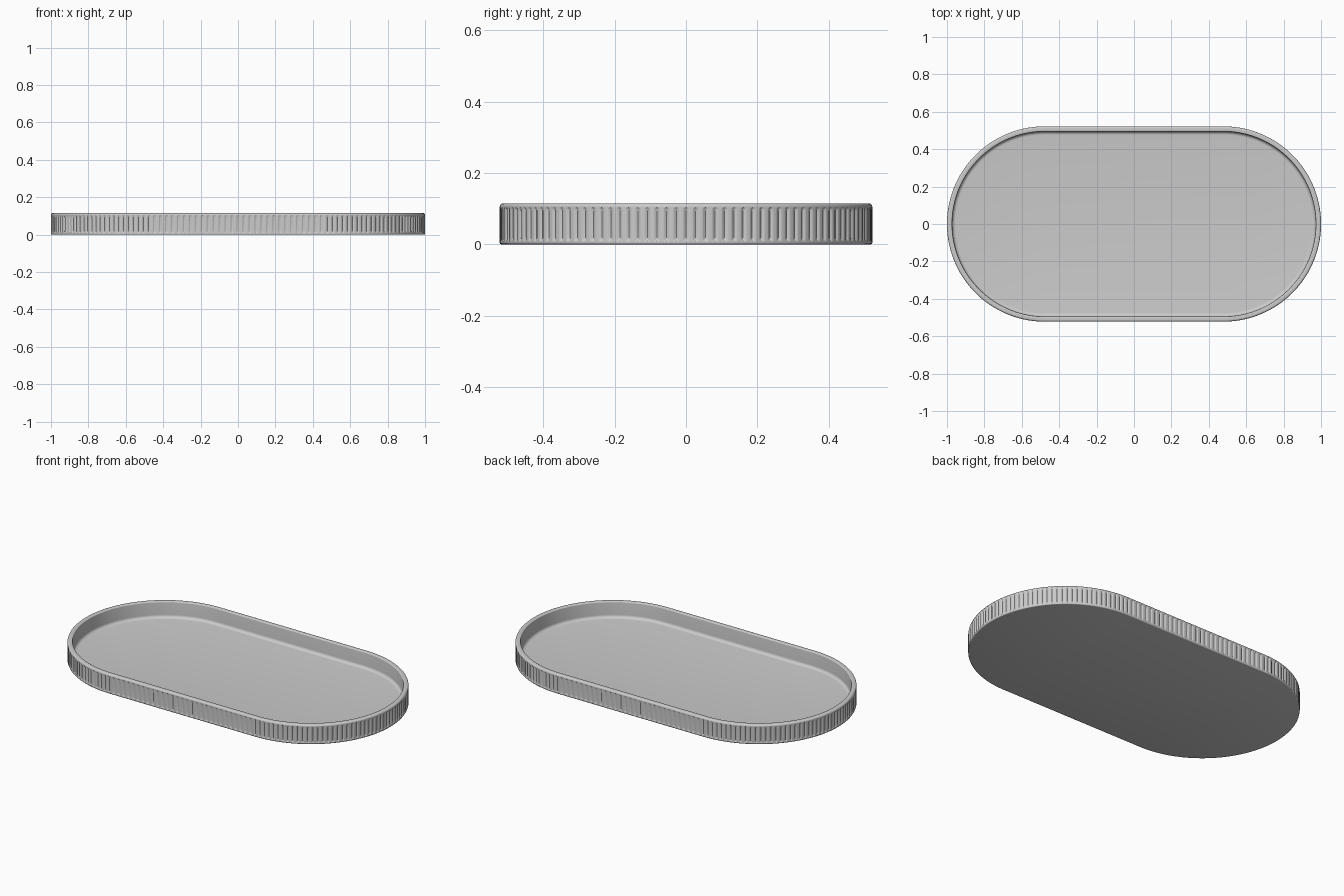
import bpy
import bmesh
from math import pi, sin, cos, radians

default = bpy.data.objects.get("Cube")
if default:
    bpy.data.objects.remove(default, do_unlink=True)

RADIUS, HALF_STRAIGHT, HEIGHT, FLOOR = 0.522, 0.478, 0.115, 0.02
ARC_FLUTES, SIDE_FLUTES, STEPS = 60, 30, 10
GROOVE_DEPTH = 0.005

grey = bpy.data.materials.new("light_grey")
grey.use_nodes = True
colour = (0.6, 0.6, 0.6, 1)
grey.diffuse_color = colour
grey.node_tree.nodes["Principled BSDF"].inputs["Base Color"].default_value = colour


def outline():
    """Stadium columns: centre x, outward direction and groove strength."""
    columns = []
    for side in (1, -1):
        for count, straight in ((ARC_FLUTES, False), (SIDE_FLUTES, True)):
            for i in range(count * STEPS):
                t = i / (count * STEPS)
                angle = pi / 2 if straight else pi * (t - 0.5)
                cx = HALF_STRAIGHT * (1 - 2 * t) if straight else HALF_STRAIGHT
                phase = (i % STEPS) / STEPS
                off = min(phase, 1 - phase) / 0.3
                groove = 0.5 + 0.5 * cos(pi * off) if off < 1 else 0
                columns.append((side * cx, side * cos(angle), side * sin(angle), groove))
    return columns


def arc(inset, z, radius, start, end, steps=5):
    """Rounded corner of the wall section as (inset, z, groove depth)."""
    angles = [radians(start + (end - start) * i / steps) for i in range(steps + 1)]
    return [(inset - radius * cos(a), z + radius * sin(a), 0) for a in angles]


# Wall section: bottom edge, fluted outside, rounded rim, inner wall, floor fillet
section = arc(0.005, 0.005, 0.005, -90, 0, 3)
section += [(0, 0.009, 0), (0, 0.011, 0.5), (0, 0.015, 0.85), (0, 0.02, 1),
            (0, 0.092, 1), (0, 0.097, 0.85), (0, 0.101, 0.5), (0, 0.103, 0)]
section += arc(0.010, HEIGHT - 0.010, 0.010, 0, 90)
section += arc(0.022, HEIGHT - 0.006, 0.006, 90, 180, 4)
section += arc(0.046, FLOOR + 0.018, 0.018, 0, -90, 6)

# Loft the section around the outline
bm = bmesh.new()
columns = outline()
rings = []
for inset, z, depth in section:
    ring = []
    for cx, dx, dy, groove in columns:
        r = RADIUS - inset - GROOVE_DEPTH * depth * groove
        ring.append(bm.verts.new((cx + r * dx, r * dy, z)))
    rings.append(ring)
for low, high in zip(rings, rings[1:]):
    for i in range(len(columns)):
        j = (i + 1) % len(columns)
        bm.faces.new((low[i], low[j], high[j], high[i]))

# Flat underside and tray floor
bm.faces.new(rings[0][::-1])
bm.faces.new(rings[-1])

mesh = bpy.data.meshes.new("fluted_tray")
bm.to_mesh(mesh)
bm.free()
mesh.materials.append(grey)
tray = bpy.data.objects.new("fluted_tray", mesh)
bpy.context.collection.objects.link(tray)

bpy.context.view_layer.objects.active = tray
tray.select_set(True)
bpy.ops.object.shade_smooth_by_angle(angle=radians(40))
